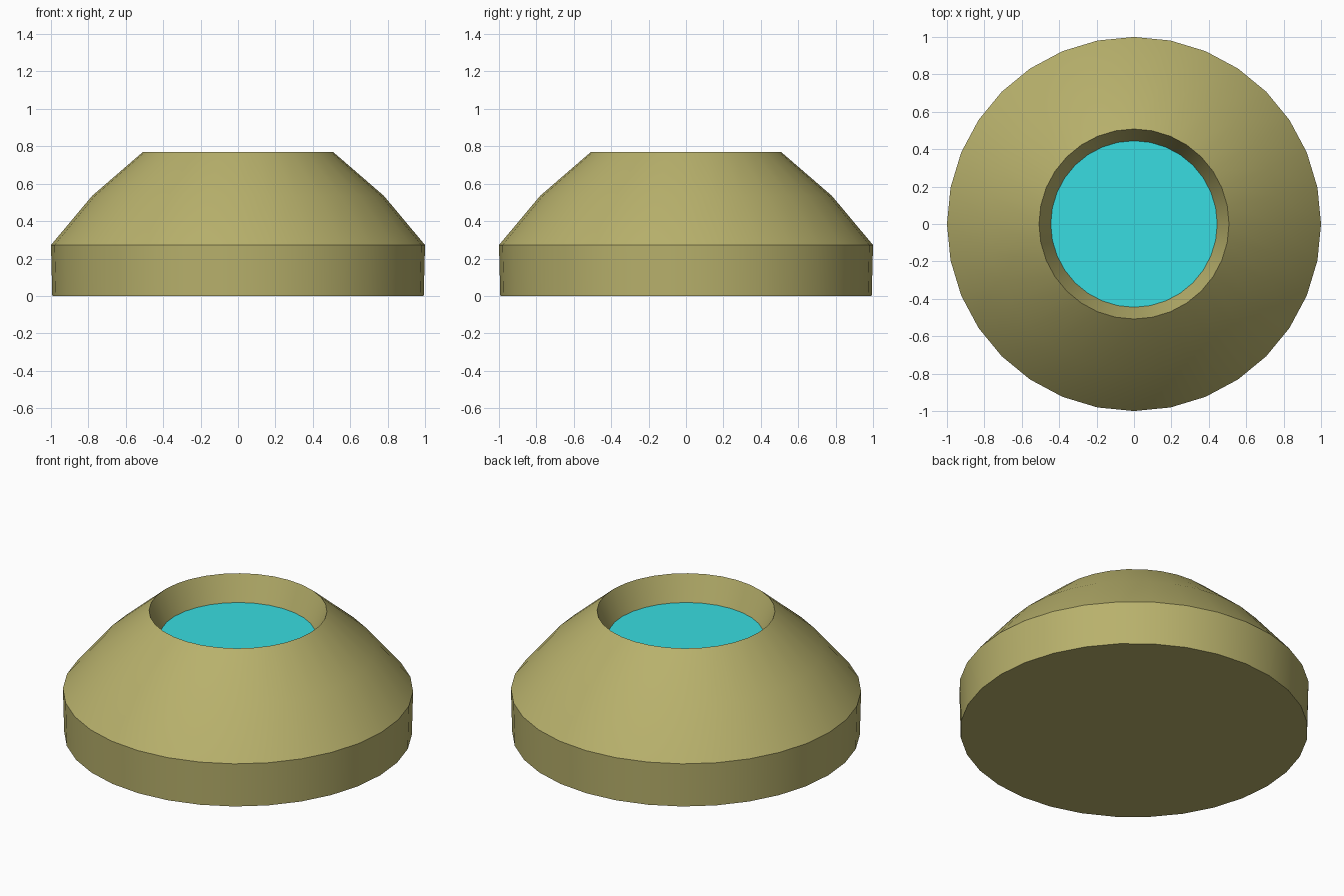
import bpy, bmesh, math

if "Cube" in bpy.data.objects:
    bpy.data.objects.remove(bpy.data.objects["Cube"])

SIDES = 32


def material(name, colour):
    mat = bpy.data.materials.new(name)
    mat.diffuse_color = colour
    mat.use_nodes = True
    mat.node_tree.nodes["Principled BSDF"].inputs["Base Color"].default_value = mat.diffuse_color
    return mat


def lathe(name, profile, mat, cap_start=False):
    """Revolve (radius, z) points around z, optionally capping the first ring."""
    bm = bmesh.new()
    rings = [[bm.verts.new((r * math.cos(2 * math.pi * i / SIDES),
                            r * math.sin(2 * math.pi * i / SIDES), z))
              for i in range(SIDES)] for r, z in profile]
    for low, high in zip(rings, rings[1:]):
        for i in range(SIDES):
            j = (i + 1) % SIDES
            bm.faces.new((low[i], low[j], high[j], high[i]))
    if cap_start:
        # A lone ring faces up; the start of a longer profile faces down
        ring = rings[0] if len(rings) == 1 else rings[0][::-1]
        bm.faces.new(ring)
    mesh = bpy.data.meshes.new(name)
    bm.to_mesh(mesh)
    bm.free()
    mesh.materials.append(mat)
    obj = bpy.data.objects.new(name, mesh)
    bpy.context.collection.objects.link(obj)
    bpy.ops.object.select_all(action='DESELECT')
    obj.select_set(True)
    bpy.context.view_layer.objects.active = obj
    bpy.ops.object.shade_smooth_by_angle(angle=math.radians(30))
    return obj


olive = material("olive", (0.48, 0.44, 0.15, 1))
cyan = material("cyan", (0.04, 0.72, 0.75, 1))

# Housing: short band, sloping shoulder, and recessed opening wall
lathe("housing", [(0.993, 0), (1.0, 0.272), (0.78, 0.535),
                  (0.508, 0.77), (0.445, 0.615)], olive, cap_start=True)

# Lens: flat disc closing the bottom of the opening
lathe("lens", [(0.445, 0.615)], cyan, cap_start=True)
